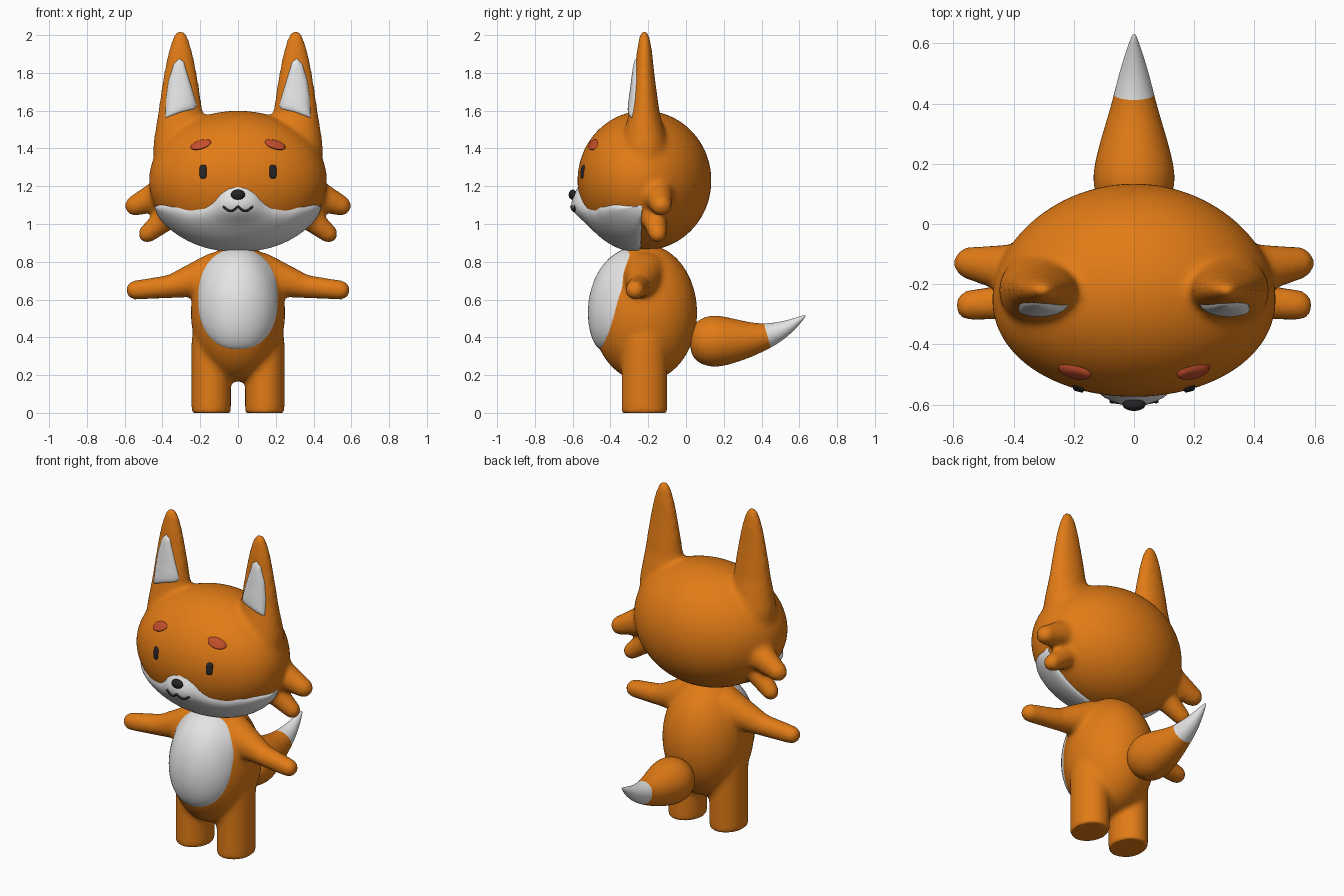
import bpy, bmesh, math
from mathutils import Vector, Matrix
from mathutils.bvhtree import BVHTree

if "Cube" in bpy.data.objects:
    bpy.data.objects.remove(bpy.data.objects["Cube"])

def material(name, r, g, b):
    m = bpy.data.materials.new(name)
    m.use_nodes = True
    m.diffuse_color = (r, g, b, 1)
    m.node_tree.nodes["Principled BSDF"].inputs["Base Color"].default_value = (r, g, b, 1)
    return m

ORANGE = material("orange fur", 0.76, 0.2, 0.008)
WHITE = material("white fur", 0.78, 0.78, 0.78)
RED = material("red brown brow", 0.55, 0.075, 0.025)
BLACK = material("black", 0.018, 0.018, 0.02)

def finish(name, bm, *mats):
    mesh = bpy.data.meshes.new(name)
    bm.to_mesh(mesh)
    bm.free()
    mesh.shade_smooth()
    obj = bpy.data.objects.new(name, mesh)
    bpy.context.collection.objects.link(obj)
    for m in mats:
        mesh.materials.append(m)
    return obj

def ellipsoid(bm, center, radii, segs=32):
    mat = Matrix.Translation(center) @ Matrix.Diagonal((*radii, 1))
    return bmesh.ops.create_uvsphere(bm, u_segments=segs, v_segments=segs // 2,
                                     radius=1, matrix=mat)["verts"]

def limb(bm, *stops):
    # chain of overlapping balls between (point, radius) stops
    for (p, r), (q, s) in zip(stops, stops[1:]):
        for i in range(9):
            t = i / 8
            ellipsoid(bm, Vector(p).lerp(Vector(q), t), [r + (s - r) * t] * 3, 20)

def bridge(bm, rings):
    # skin consecutive closed rings and cap the first one
    for r, s in zip(rings, rings[1:]):
        for k in range(len(r)):
            n = (k + 1) % len(r)
            bm.faces.new((r[k], r[n], s[n], s[k]))
    bm.faces.new(rings[0])

def loft(bm, stations, sides=20):
    # elliptical rings (center, radius a, radius b) square to the path
    pts = [Vector(s[0]) for s in stations]
    angles = [2 * math.pi * k / sides for k in range(sides)]
    rings = []
    for i, (_, a, b) in enumerate(stations):
        way = pts[min(i + 1, len(pts) - 1)] - pts[max(i - 1, 0)]
        rot = Vector((0, 0, 1)).rotation_difference(way)
        rings.append([bm.verts.new(pts[i] + rot @ Vector((a * math.cos(t), b * math.sin(t), 0)))
                      for t in angles])
    bridge(bm, rings)
    bm.faces.new(rings[-1])
    bmesh.ops.recalc_face_normals(bm, faces=bm.faces)

def melt(obj):
    # fuse overlapping parts into one soft skin
    rm = obj.modifiers.new("fuse", "REMESH")
    rm.mode = "VOXEL"
    rm.voxel_size = 0.013
    sm = obj.modifiers.new("soften", "SMOOTH")
    sm.factor = 0.5
    sm.iterations = 16
    dg = bpy.context.evaluated_depsgraph_get()
    mesh = bpy.data.meshes.new_from_object(obj.evaluated_get(dg))
    obj.modifiers.clear()
    obj.data = mesh
    mesh.materials.clear()
    mesh.materials.append(ORANGE)
    mesh.shade_smooth()

def tree(obj):
    return BVHTree.FromPolygons([v.co for v in obj.data.vertices],
                                [p.vertices for p in obj.data.polygons])

def front_y(skin, x, z):
    hit = skin.ray_cast(Vector((x, -2, z)), Vector((0, 1, 0)))[0]
    return (hit or skin.find_nearest(Vector((x, -0.3, z)))[0]).y

def face_front(bm):
    bmesh.ops.recalc_face_normals(bm, faces=bm.faces)
    if sum(f.normal.y * f.calc_area() for f in bm.faces) > 0:
        bmesh.ops.reverse_faces(bm, faces=bm.faces)

def plate(name, skin, outline, thick, mat):
    # puffed plate laid on the front of a skin
    bm = bmesh.new()
    cx, cz = (sum(p[i] for p in outline) / len(outline) for i in (0, 1))
    rings = []
    for r in [0.02] + [i / 10 for i in range(1, 10)] + [0.96, 0.99, 1]:
        ring = []
        for px, pz in outline:
            x, z = cx + (px - cx) * r, cz + (pz - cz) * r
            y = front_y(skin, x, z) - thick * math.sqrt(1 - r ** 6) + 0.004 * r ** 20
            ring.append(bm.verts.new((x, y, z)))
        rings.append(ring)
    bridge(bm, rings)
    face_front(bm)
    finish(name, bm, mat)

def oval(cx, cz, a, b, power=2, tilt=0):
    pts = []
    for k in range(56):
        c, s = math.cos(math.pi * k / 28), math.sin(math.pi * k / 28)
        x = a * math.copysign(abs(c) ** (2 / power), c)
        z = b * math.copysign(abs(s) ** (2 / power), s)
        pts.append((cx + x * math.cos(tilt) - z * math.sin(tilt),
                    cz + x * math.sin(tilt) + z * math.cos(tilt)))
    return pts

SIDES = ((1, "left"), (-1, "right"))
HC, HR = Vector((0, -0.22, 1.23)), Vector((0.47, 0.355, 0.37))

def taper(x, y):
    return x * (1 - 0.25 * (y - HC.y))

# Head with ears and cheek tufts
bm = bmesh.new()
for v in ellipsoid(bm, HC, HR, 64):
    v.co.x = taper(v.co.x, v.co.y)
ear = ((1.25, 0.14, 0.14), (1.42, 0.145, 0.125), (1.52, 0.13, 0.1), (1.6, 0.117, 0.08),
       (1.7, 0.104, 0.066), (1.8, 0.088, 0.053), (1.9, 0.068, 0.043), (1.97, 0.048, 0.033),
       (2.01, 0.03, 0.023), (2.025, 0.016, 0.013))
for s, _ in SIDES:
    loft(bm, [((s * 0.305, -0.22, z), a, b) for z, a, b in ear])
    limb(bm, ((s * 0.4, -0.15, 1.16), 0.085), ((s * 0.545, -0.13, 1.097), 0.056))
    limb(bm, ((s * 0.37, -0.17, 1.04), 0.07), ((s * 0.48, -0.15, 0.948), 0.05))
head = finish("head", bm, ORANGE)
melt(head)

# Body with arms and flat-soled legs
bm = bmesh.new()
ellipsoid(bm, (0, -0.22, 0.53), (0.25, 0.28, 0.365), 48)
for s, _ in SIDES:
    limb(bm, ((s * 0.12, -0.22, 0.735), 0.115), ((s * 0.35, -0.25, 0.67), 0.064),
         ((s * 0.542, -0.27, 0.65), 0.053))
    loft(bm, [((s * 0.142, -0.22, z), 0.105, 0.122) for z in (-0.008, 0.1, 0.25, 0.4)], 32)
body = finish("body", bm, ORANGE)
melt(body)
for v in body.data.vertices:
    v.co.z = max(v.co.z, 0)
bpy.context.view_layer.objects.active = body
body.select_set(True)
bpy.ops.object.shade_smooth_by_angle(angle=math.radians(50))

# Tail with white tip
tail_path = ((0.02, 0.375, 0.06), (0.06, 0.375, 0.115), (0.13, 0.38, 0.14), (0.2, 0.38, 0.134),
             (0.3, 0.385, 0.106), (0.37, 0.395, 0.084), (0.428, 0.408, 0.068), (0.5, 0.433, 0.05),
             (0.57, 0.472, 0.028), (0.615, 0.504, 0.012), (0.632, 0.515, 0.004))
bm = bmesh.new()
loft(bm, [((0, y, z), r, r) for y, z, r in tail_path])
for f in bm.faces:
    f.material_index = int(f.calc_center_median().y > 0.43)
tail = finish("tail", bm, ORANGE, WHITE)
tail.modifiers.new("round", "SUBSURF").levels = 2

# White muzzle wrapping the lower front of the head
rim = ((0, 1.2), (0.045, 1.19), (0.085, 1.16), (0.125, 1.11), (0.17, 1.083), (0.24, 1.075),
       (0.32, 1.092), (0.39, 1.102), (0.45, 1.09))

def rim_height(x):
    (a, p), (b, q) = next(pair for pair in zip(rim, rim[1:]) if x <= pair[1][0])
    t = (x - a) / (b - a)
    return p + (q - p) * t * t * (3 - 2 * t)

bm = bmesh.new()
rows, cols, grid = 24, 64, []
for i in range(cols + 1):
    x = 0.44 * math.sin(math.pi * (i / cols - 0.5))
    low = HC.z - HR.z * math.sqrt(1 - (x / HR.x) ** 2) + 0.0005
    high = max(rim_height(abs(x)), low + 0.004)
    col = []
    for s in [j / rows for j in range(rows + 1)]:
        z = low + (high - low) * s * s
        d = 1 - (x / HR.x) ** 2 - ((z - HC.z) / HR.z) ** 2
        p = Vector((x, HC.y - HR.y * math.sqrt(max(d, 0)), z))
        normal = Vector([(p[k] - HC[k]) / HR[k] ** 2 for k in range(3)]).normalized()
        puff = 0.016 + 0.042 * math.exp(-(x / 0.11) ** 2 - ((z - 1.11) / 0.075) ** 2)
        edge = max(s ** 16, (1 - s) ** 16, abs(x / 0.44) ** 30)
        p += normal * (puff * (1 - edge) - 0.004 * edge)
        col.append(bm.verts.new((taper(p.x, p.y), p.y, p.z)))
    grid.append(col)
for a, b in zip(grid, grid[1:]):
    for j in range(rows):
        bm.faces.new((a[j], b[j], b[j + 1], a[j + 1]))
face_front(bm)
muzzle_skin = tree(finish("muzzle", bm, WHITE))

# Nose and mouth
bm = bmesh.new()
ellipsoid(bm, (0, -0.6, 1.155), (0.038, 0.021, 0.027))
finish("nose", bm, BLACK)
curve = bpy.data.curves.new("mouth", "CURVE")
curve.dimensions = "3D"
curve.bevel_depth = 0.006
line = curve.splines.new("POLY")
line.points.add(32)
for i, pt in enumerate(line.points):
    x = 0.078 * (i / 16 - 1)
    z = 1.093 - 0.024 * abs(math.sin(math.pi * x / 0.078))
    pt.co = (x, front_y(muzzle_skin, x, z) - 0.003, z, 1)
curve.materials.append(BLACK)
bpy.context.collection.objects.link(bpy.data.objects.new("mouth", curve))

# Belly, inner ears, eyes and brows
head_skin = tree(head)
plate("belly", tree(body), oval(0, 0.603, 0.212, 0.268, 2.25), 0.021, WHITE)
ear_shape = ((0.385, 1.56), (0.382, 1.66), (0.368, 1.76), (0.34, 1.85), (0.312, 1.878),
             (0.287, 1.86), (0.25, 1.74), (0.217, 1.625), (0.23, 1.608), (0.3, 1.592))
for s, side in SIDES:
    outline = [(s * (a + (c - a) * t / 5), b + (d - b) * t / 5)
               for (a, b), (c, d) in zip(ear_shape, ear_shape[1:] + ear_shape[:1]) for t in range(5)]
    plate(side + "_inner_ear", head_skin, outline, 0.014, WHITE)
    plate(side + "_eye", head_skin, oval(s * 0.185, 1.277, 0.019, 0.037, 3.5), 0.009, BLACK)
    plate(side + "_brow", head_skin, oval(s * 0.197, 1.42, 0.057, 0.024, 2, -s * 0.3), 0.016, RED)
